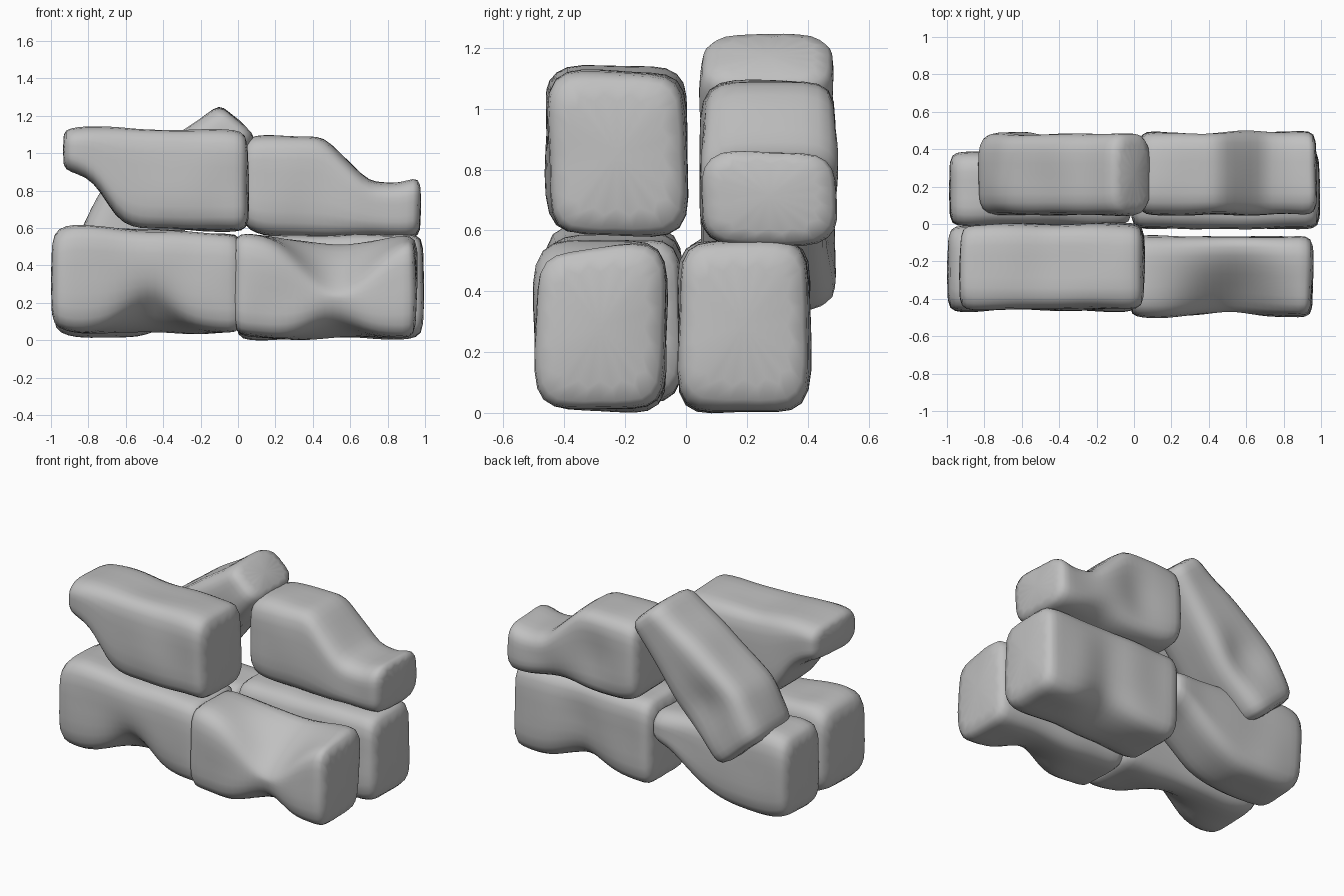
import bpy
import bmesh
import math
from mathutils import Vector, Matrix, noise

cube = bpy.data.objects.get("Cube")
if cube:
    bpy.data.objects.remove(cube, do_unlink=True)

# One plain stone colour
STONE = (0.53, 0.53, 0.53, 1.0)
grey = bpy.data.materials.new("stone_grey")
grey.use_nodes = True
grey.diffuse_color = STONE
shader = grey.node_tree.nodes["Principled BSDF"]
shader.inputs["Base Color"].default_value = STONE
shader.inputs["Roughness"].default_value = 0.8


def heights_at(profile, x):
    """Bottom and top height of a stone, interpolated along its length."""
    for (xa, la, ha), (xb, lb, hb) in zip(profile, profile[1:]):
        if x <= xb:
            t = (x - xa) / (xb - xa)
            return la + (lb - la) * t, ha + (hb - ha) * t
    return profile[-1][1:]


def section(y0, y1, z0, z1, bevel, shrink):
    """Chamfered rectangle with extra points along each side."""
    cy, cz = (y0 + y1) / 2, (z0 + z1) / 2
    hy, hz = (y1 - y0) / 2, (z1 - z0) / 2
    b = min(bevel, hy * 0.6, hz * 0.6)
    corners = [(hy, b - hz), (hy, hz - b), (hy - b, hz), (b - hy, hz),
               (-hy, hz - b), (-hy, b - hz), (b - hy, -hz), (hy - b, -hz)]
    points = []
    for i, (ya, za) in enumerate(corners):
        yb, zb = corners[(i + 1) % len(corners)]
        steps = 1 if i % 2 else 3
        for s in range(steps):
            t = s / steps
            points.append((cy + shrink * (ya + (yb - ya) * t),
                           cz + shrink * (za + (zb - za) * t)))
    return points


def stone(name, depth, profile, dents=(), bevel=0.055, place=None):
    """Loft a rough block along x, press dents into it and smooth it."""
    start, end = profile[0][0], profile[-1][0]
    count = round((end - start) / 0.09)
    inner = [start + 0.04 + (end - start - 0.08) * i / count for i in range(count + 1)]
    rings = [(start, 0.85)] + [(x, 1.0) for x in inner] + [(end, 0.85)]

    bm = bmesh.new()
    loops = []
    for x, shrink in rings:
        low, high = heights_at(profile, x)
        ring = section(*depth, low, high, bevel, shrink)
        loops.append([bm.verts.new((x, y, z)) for y, z in ring])
    for a, b in zip(loops, loops[1:]):
        for i in range(len(a)):
            j = (i + 1) % len(a)
            bm.faces.new((a[i], a[j], b[j], b[i]))
    for cap in (loops[0], loops[-1]):
        bm.faces.new(cap)
    bmesh.ops.recalc_face_normals(bm, faces=bm.faces)
    bm.normal_update()

    # Broad unevenness, then the pressed hollows
    seed = Vector((len(name), start * 5, depth[0] * 9))
    for v in bm.verts:
        v.co += v.normal * 0.02 * noise.noise(v.co * 4 + seed)
        for centre, radius, push in dents:
            gap = (v.co - Vector(centre)).length / radius
            v.co += Vector(push) * math.exp(-gap * gap)
    if place:
        bm.transform(place)
    for f in bm.faces:
        f.smooth = True
    mesh = bpy.data.meshes.new(name)
    bm.to_mesh(mesh)
    bm.free()
    mesh.materials.append(grey)
    obj = bpy.data.objects.new(name, mesh)
    bpy.context.collection.objects.link(obj)
    smooth = obj.modifiers.new("smooth", 'SUBSURF')
    smooth.levels = smooth.render_levels = 1
    return obj


# Bottom layer; the back right stone thins towards the middle
stone("lower_front_right_stone", (-0.465, -0.01),
      [(-1, 0.08, 0.57), (-0.92, 0.04, 0.62), (-0.45, 0.03, 0.59), (0.03, 0.04, 0.57)],
      [((-0.47, -0.46, 0.04), 0.18, (0, 0.08, 0.16))])
stone("lower_front_left_stone", (-0.5, -0.065),
      [(-0.03, 0.03, 0.57), (0.3, 0.0, 0.56), (0.6, 0.01, 0.55), (0.96, 0.01, 0.56)],
      [((0.53, -0.49, 0.53), 0.24, (0, 0.03, -0.28)),
       ((0.5, -0.49, 0.02), 0.18, (0, 0.05, 0.11))])
stone("lower_back_right_stone", (-0.01, 0.38),
      [(-0.99, 0.05, 0.56), (-0.85, 0.01, 0.58), (-0.5, 0.02, 0.55),
       (-0.35, 0.09, 0.53), (-0.12, 0.27, 0.51), (0, 0.3, 0.5)])
stone("lower_back_left_stone", (-0.025, 0.41),
      [(-0.02, 0.0, 0.56), (0.5, 0.0, 0.565), (0.9, 0.0, 0.57), (1, 0.02, 0.56)],
      [((0.5, 0.4, 0.02), 0.18, (0, -0.06, 0.09)),
       ((0.5, 0.42, 0.4), 0.14, (0, -0.03, 0))])

# Upper layer, each with a thin overhanging or stepped end
stone("upper_front_stone", (-0.455, 0),
      [(-0.94, 0.91, 1.13), (-0.82, 0.87, 1.15), (-0.72, 0.79, 1.145),
       (-0.64, 0.64, 1.14), (-0.54, 0.59, 1.135), (0.06, 0.585, 1.115)],
      [((-0.45, -0.2, 1.16), 0.16, (0, 0, -0.03))])
stone("upper_back_stone", (0.05, 0.5),
      [(0.02, 0.6, 1.08), (0.15, 0.56, 1.09), (0.45, 0.55, 1.1), (0.57, 0.55, 0.97),
       (0.7, 0.55, 0.85), (0.86, 0.54, 0.84), (0.98, 0.55, 0.88)],
      [((0.35, 0.5, 0.8), 0.14, (0, -0.05, 0)),
       ((0.6, 0.5, 0.56), 0.15, (0, -0.03, 0.04))])

# Leaning stone at the back, lofted flat and then tilted
lean = Matrix.Translation((-0.38, 0, 0.8)) @ Matrix.Rotation(math.radians(-50), 4, 'Y')
stone("leaning_back_stone", (0.05, 0.49),
      [(-0.49, -0.18, 0.21), (-0.2, -0.2, 0.27), (0.2, -0.2, 0.18), (0.54, -0.19, 0.08)],
      [((-0.12, 0.49, -0.02), 0.13, (0, -0.06, 0))], place=lean)
